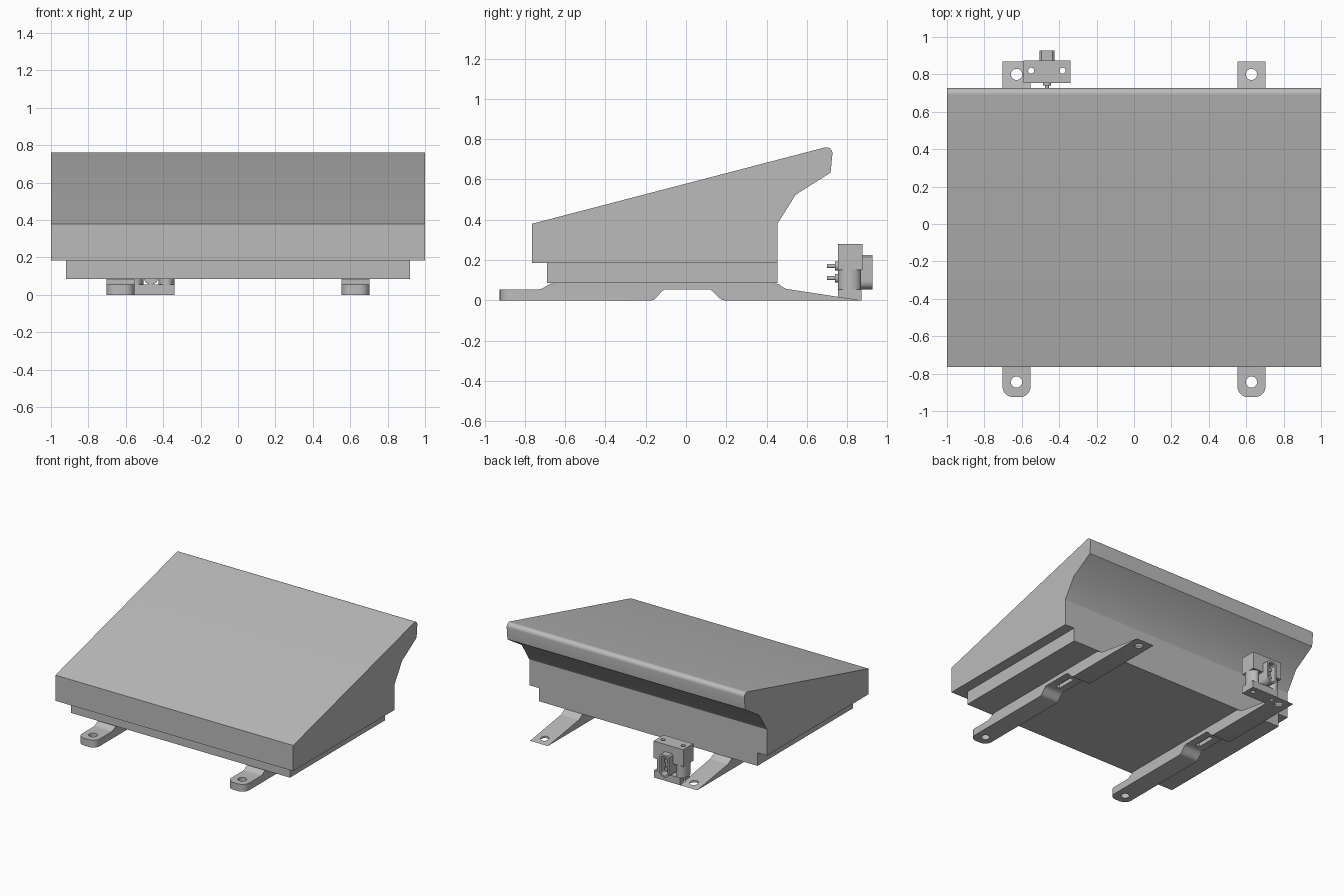
import bpy, bmesh, math
from mathutils import Matrix, Vector

if "Cube" in bpy.data.objects:
    bpy.data.objects.remove(bpy.data.objects["Cube"], do_unlink=True)

grey = bpy.data.materials.new("plain grey")
grey.use_nodes = True
colour = (0.5, 0.5, 0.5, 1)
grey.diffuse_color = colour
grey.node_tree.nodes["Principled BSDF"].inputs["Base Color"].default_value = colour


def finish(bm, name):
    bmesh.ops.recalc_face_normals(bm, faces=bm.faces)
    mesh = bpy.data.meshes.new(name)
    bm.to_mesh(mesh)
    bm.free()
    mesh.materials.append(grey)
    ob = bpy.data.objects.new(name, mesh)
    bpy.context.collection.objects.link(ob)
    return ob


def prism(name, points, start, end, axis="x", corner=0):
    """Extrude a profile along x (y,z points) or y (x,z points); corner rounds the y ends."""
    bm = bmesh.new()
    place = (lambda a, b: (start, a, b)) if axis == "x" else (lambda a, b: (a, start, b))
    face = bm.faces.new([bm.verts.new(place(a, b)) for a, b in points])
    made = bmesh.ops.extrude_face_region(bm, geom=[face])["geom"]
    step = Vector((end - start, 0, 0)) if axis == "x" else Vector((0, end - start, 0))
    bmesh.ops.translate(bm, vec=step, verts=[g for g in made if isinstance(g, bmesh.types.BMVert)])
    if corner:
        low, high = min(p[0] for p in points), max(p[0] for p in points)
        ends = []
        for e in bm.edges:
            a, b = (v.co for v in e.verts)
            upright = abs(a.x - b.x) < 1e-4 and abs(a.y - b.y) < 1e-4
            if upright and (abs(a.y - low) < 1e-4 or abs(a.y - high) < 1e-4):
                ends.append(e)
        bmesh.ops.bevel(bm, geom=ends, offset=corner, segments=6, profile=0.5, affect="EDGES")
    return finish(bm, name)


def box(name, x, y, z):
    return prism(name, [(y[0], z[0]), (y[1], z[0]), (y[1], z[1]), (y[0], z[1])], x[0], x[1])


def cylinder(name, centre, radius, depth, along_y=False, stretch=1):
    bm = bmesh.new()
    bmesh.ops.create_cone(bm, cap_ends=True, segments=32, radius1=radius, radius2=radius, depth=depth)
    bm.transform(Matrix.Diagonal((1, stretch, 1, 1)))
    if along_y:
        bm.transform(Matrix.Rotation(math.pi / 2, 4, "X"))
    bm.transform(Matrix.Translation(centre))
    return finish(bm, name)


def cut(ob, cutters):
    for c in cutters:
        c.hide_render = True
        mod = ob.modifiers.new("cut", "BOOLEAN")
        mod.operation, mod.solver, mod.object = "DIFFERENCE", "EXACT", c
    graph = bpy.context.evaluated_depsgraph_get()
    mesh = bpy.data.meshes.new_from_object(ob.evaluated_get(graph))
    ob.modifiers.clear()
    ob.data = mesh


def drop(cutters):
    for c in cutters:
        bpy.data.objects.remove(c, do_unlink=True)


def s_curve(y0, z0, y1, z1, n=8):
    return [(y0 + (y1 - y0) * i / n, z0 + (z1 - z0) * (1 - math.cos(math.pi * i / n)) / 2)
            for i in range(n + 1)]


# Sloping housing with an overhanging back lip
rounded_lip = [(0.697 + 0.03 * math.sin(a), 0.73 + 0.03 * math.cos(a))
               for a in (math.radians(d) for d in range(-15, 91, 15))]
housing = [(0.455, 0.185), (-0.765, 0.185), (-0.765, 0.38)] + rounded_lip + [
    (0.718, 0.635), (0.712, 0.63), (0.545, 0.525), (0.455, 0.382)]
prism("housing", housing, -1, 1)

# Recessed plinth
box("plinth", (-0.92, 0.92), (-0.69, 0.455), (0.085, 0.185))

# Bolt positions shared by the switch parts
bolts = [cylinder("bolt_cutter", (x, 0.82, 0.15), 0.016, 0.5) for x in (-0.55, -0.382)]

# Two arched mounting rails with bolt holes and a slot
rail = ([(-0.925, 0)] + s_curve(-0.17, 0, -0.10, 0.055) + s_curve(0.11, 0.055, 0.19, 0)
        + [(0.87, 0)] + s_curve(0.51, 0.055, 0.44, 0.085)
        + s_curve(-0.66, 0.085, -0.73, 0.055) + [(-0.925, 0.055)])
for side, x in (("right", -0.628), ("left", 0.628)):
    ob = prism(side + "_rail", rail, x - 0.075, x + 0.075, corner=0.055)
    cutters = [cylinder("hole_cutter", (x, y, 0.03), 0.03, 0.2) for y in (-0.845, 0.80)]
    cutters.append(box("slot_cutter", (x - 0.018, x + 0.018), (-0.07, 0.08), (0.03, 0.12)))
    cut(ob, cutters + (bolts if side == "right" else []))
    drop(cutters)

# Switch bracket: base plate, spacers and top block
plate = box("bracket_plate", (-0.56, -0.34), (0.755, 0.87), (0, 0.055))
block = box("bracket_block", (-0.59, -0.34), (0.755, 0.875), (0.15, 0.28))
spacers = [cylinder("spacer", (x, 0.812, 0.1025), 0.042, 0.095, stretch=1.35)
           for x in (-0.548, -0.382)]
for ob in [plate, block] + spacers:
    cut(ob, bolts)
drop(bolts)


# Connector shell with a round bottom and hollow back
def shell(half, bottom, top):
    arc = [(-0.465 + half * math.cos(a), bottom + half + half * math.sin(a))
           for a in (math.pi + math.pi * i / 12 for i in range(13))]
    return arc + [(-0.465 + half, top - 0.01), (-0.475 + half, top),
                  (-0.455 - half, top), (-0.465 - half, top - 0.01)]


connector = prism("connector", shell(0.04, 0.055, 0.225), 0.76, 0.927, axis="y")
hollow = prism("hollow_cutter", shell(0.027, 0.068, 0.212), 0.87, 0.95, axis="y")
cut(connector, [hollow])
drop([hollow])

# Contacts inside the connector and plungers facing the housing
for z in (0.11, 0.17):
    cylinder("contact", (-0.465, 0.885, z), 0.014, 0.04, along_y=True)
    cylinder("plunger", (-0.465, 0.735, z), 0.010, 0.07, along_y=True)
    cylinder("plunger_collar", (-0.465, 0.75, z), 0.022, 0.02, along_y=True)

# Smooth rounded areas, keep edges sharp
bpy.ops.object.select_all(action="DESELECT")
for ob in bpy.context.scene.objects:
    if ob.type == "MESH":
        ob.select_set(True)
        bpy.context.view_layer.objects.active = ob
bpy.ops.object.shade_smooth_by_angle(angle=math.radians(30))
